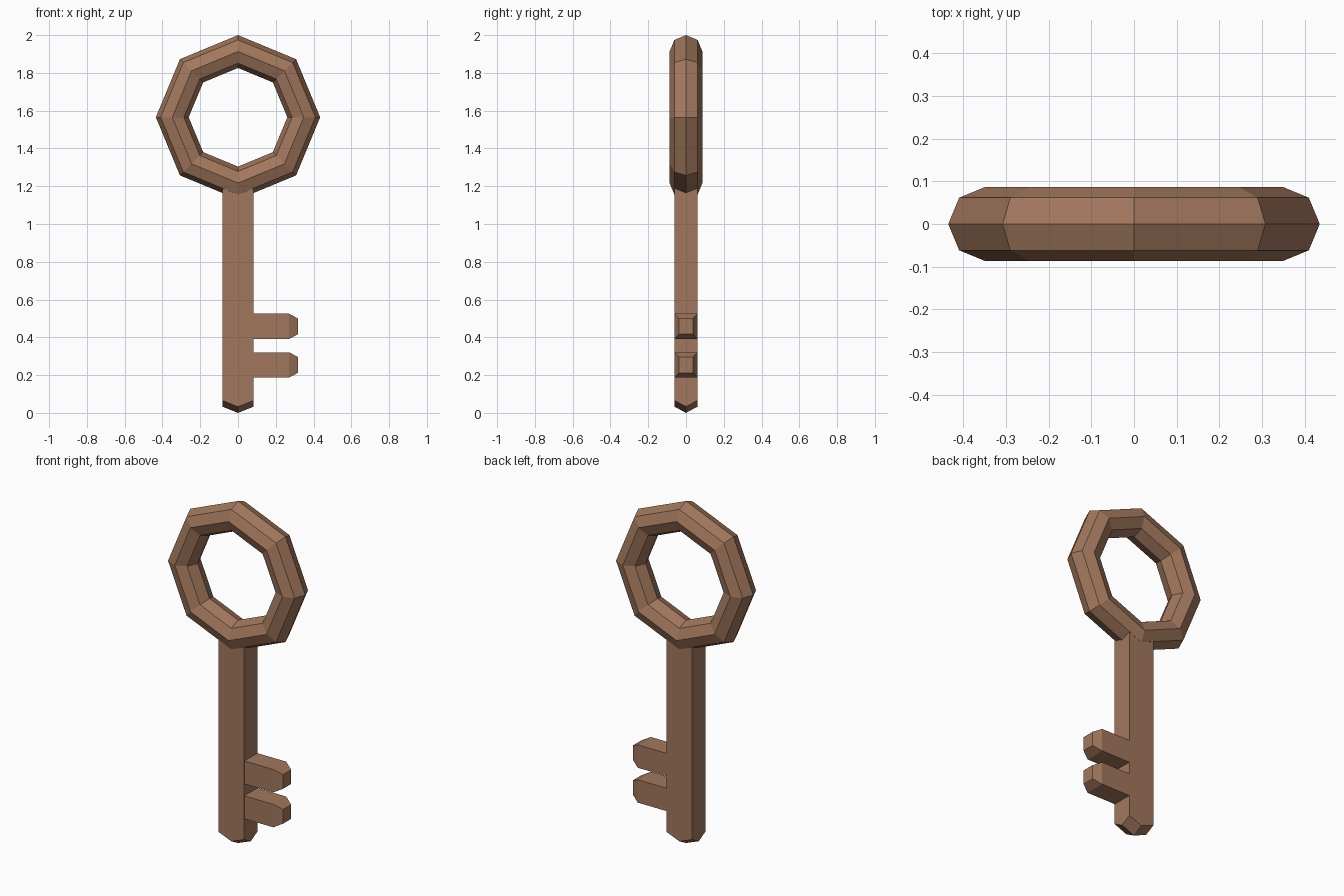
import bpy, bmesh
from mathutils import Vector

cube = bpy.data.objects.get("Cube")
if cube:
    bpy.data.objects.remove(cube)

# Single brown material
brown = bpy.data.materials.new("brown")
brown.use_nodes = True
colour = (0.36, 0.185, 0.11, 1)
brown.diffuse_color = colour
brown.node_tree.nodes["Principled BSDF"].inputs["Base Color"].default_value = colour


def finish(bm, name):
    bmesh.ops.recalc_face_normals(bm, faces=bm.faces)
    mesh = bpy.data.meshes.new(name)
    bm.to_mesh(mesh)
    bm.free()
    obj = bpy.data.objects.new(name, mesh)
    bpy.context.collection.objects.link(obj)
    mesh.materials.append(brown)
    return obj


def box(lo, hi):
    bm = bmesh.new()
    bmesh.ops.create_cube(bm, size=1)
    lo, hi = Vector(lo), Vector(hi)
    for v in bm.verts:
        v.co = (lo + hi) / 2 + v.co * (hi - lo)
    return bm


# Eight-sided ring handle
bpy.ops.mesh.primitive_torus_add(
    major_segments=8, minor_segments=8, major_radius=0.348, minor_radius=0.087,
    location=(0, 0, 1.565), rotation=(1.5707963, 0, 0))
ring = bpy.context.object
ring.name = "ring_handle"
ring.data.materials.append(brown)

# Shaft with a tip cut by four sloping corner planes
HALF_X, HALF_Y, DROP = 0.083, 0.061, 0.033
bm = box((-HALF_X, -HALF_Y, 0), (HALF_X, HALF_Y, 1.21))
for sx in (-1, 1):
    for sy in (-1, 1):
        normal = Vector((sx * DROP / HALF_X, sy * DROP / HALF_Y, -1))
        cut = bmesh.ops.bisect_plane(
            bm, geom=bm.verts[:] + bm.edges[:] + bm.faces[:], dist=1e-6,
            plane_co=(0, 0, 0), plane_no=normal, clear_outer=True)
        rim = [e for e in cut["geom_cut"] if isinstance(e, bmesh.types.BMEdge)]
        bmesh.ops.holes_fill(bm, edges=rim, sides=0)
finish(bm, "shaft")

# Two teeth with tapered ends
for name, z in (("upper_tooth", 0.458), ("lower_tooth", 0.254)):
    bm = box((0.04, -0.06, z - 0.067), (0.27, 0.06, z + 0.067))
    end = max(bm.faces, key=lambda f: f.calc_center_median().x)
    tip = bmesh.ops.extrude_discrete_faces(bm, faces=[end])["faces"][0]
    for v in tip.verts:
        v.co = Vector((0.318, v.co.y * 0.62, z + (v.co.z - z) * 0.62))
    bmesh.ops.remove_doubles(bm, verts=bm.verts, dist=1e-5)
    # Bridge the open end to the smaller tip
    open_edges = [e for e in bm.edges if e.is_boundary]
    if open_edges:
        bmesh.ops.bridge_loops(bm, edges=open_edges)
    finish(bm, name)
